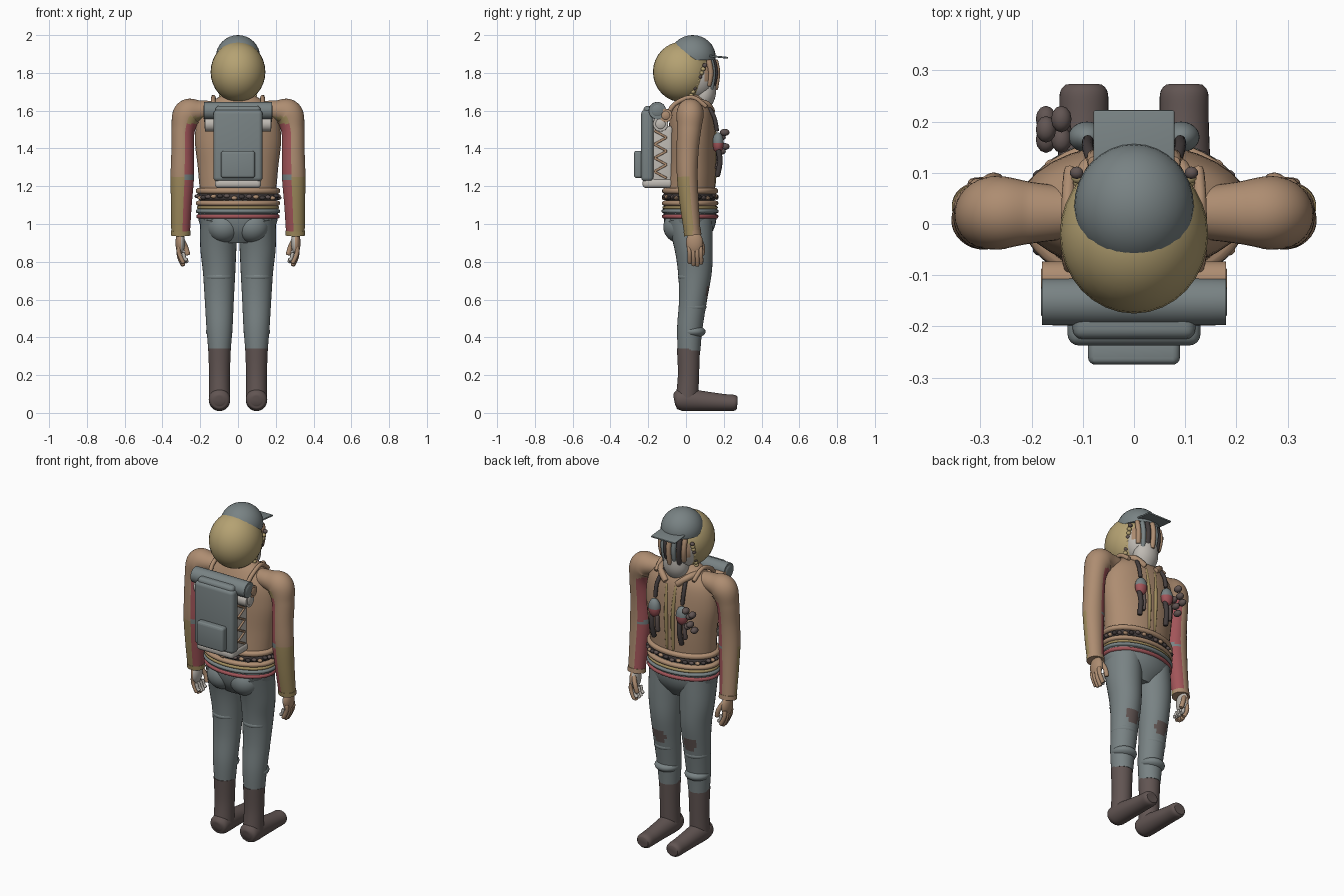
import bpy, bmesh, math, random
from mathutils import Vector, Matrix

if bpy.data.objects.get("Cube"):
    bpy.data.objects.remove(bpy.data.objects["Cube"], do_unlink=True)
random.seed(4)
MATS = {}


def colour(name, rgb):
    m = bpy.data.materials.new(name)
    m.use_nodes = True
    m.diffuse_color = (*rgb, 1)
    m.node_tree.nodes["Principled BSDF"].inputs["Base Color"].default_value = (*rgb, 1)
    MATS[name] = m


colour("slate grey", (.19, .225, .23))
colour("tan", (.42, .265, .165))
colour("straw", (.46, .36, .17))
colour("rose", (.36, .09, .1))
colour("dark brown", (.12, .09, .085))
colour("pale grey", (.52, .49, .45))
colour("olive", (.35, .26, .11))
colour("charcoal", (.055, .045, .045))


def finish(name, bm, mats, rule=None):
    """Turn a bmesh into a smooth object; rule picks a material per face."""
    mats = [mats] if isinstance(mats, str) else mats
    bmesh.ops.recalc_face_normals(bm, faces=bm.faces)
    if rule:
        for f in bm.faces:
            f.material_index = rule(f.calc_center_median(), f.normal)
    me = bpy.data.meshes.new(name)
    bm.to_mesh(me)
    bm.free()
    for m in mats:
        me.materials.append(MATS[m])
    me.shade_smooth()
    me.set_sharp_from_angle(angle=math.radians(45))
    ob = bpy.data.objects.new(name, me)
    bpy.context.collection.objects.link(ob)
    return ob


def tube(name, pts, mats, rule=None, ref=(0, 1, 0), sides=32, steps=6):
    """Loft ellipses along a smooth path of (x, y, z, radius across, radius along ref)."""
    p = [Vector(q) for q in pts]
    rows = []
    for i in range(len(p) - 1):
        a, b, c, d = p[max(i - 1, 0)], p[i], p[i + 1], p[min(i + 2, len(p) - 1)]
        for k in range(steps):
            t = k / steps
            rows.append(.5 * (2 * b + (c - a) * t + (2 * a - 5 * b + 4 * c - d) * t * t
                              + (3 * b - a - 3 * c + d) * t ** 3))
    rows.append(p[-1])
    bm = bmesh.new()
    rings = []
    for i, r in enumerate(rows):
        tan = (rows[min(i + 1, len(rows) - 1)] - rows[max(i - 1, 0)])[:3]
        u = Vector(ref).cross(Vector(tan)).normalized()
        v = Vector(tan).cross(u).normalized()
        rings.append([bm.verts.new(Vector(r[:3]) + u * r[3] * math.cos(g) + v * r[4] * math.sin(g))
                      for g in (math.tau * j / sides for j in range(sides))])
    for a, b in zip(rings, rings[1:]):
        for j in range(sides):
            bm.faces.new((a[j], a[j - 1], b[j - 1], b[j]))
    bm.faces.new(rings[0])
    bm.faces.new(rings[-1])
    return finish(name, bm, mats, rule)


def cord(name, pts, r, mats, ref=(0, 1, 0)):
    """Round cord with closed tapered ends."""
    q = [(*c, r, r) for c in pts]
    q = [(*pts[0], r * .5, r * .5)] + [
        (*(Vector(pts[0]).lerp(Vector(pts[1]), .12)), r, r)] + q[1:-1] + [
        (*(Vector(pts[-1]).lerp(Vector(pts[-2]), .12)), r, r), (*pts[-1], r * .5, r * .5)]
    return tube(name, q, mats, ref=ref, sides=12, steps=3)


def ball(name, c, r, mats, rule=None, seg=32, floor=None):
    bm = bmesh.new()
    bmesh.ops.create_uvsphere(bm, u_segments=seg, v_segments=seg // 2, radius=1)
    for v in bm.verts:
        v.co = Vector(c) + Vector(v.co[i] * r[i] for i in range(3))
        if floor:
            v.co.z = max(v.co.z, floor)
    return finish(name, bm, mats, rule)


def box(name, c, size, mats, bevel=.02, tilt=0):
    bm = bmesh.new()
    bmesh.ops.create_cube(bm, size=1)
    bmesh.ops.scale(bm, vec=size, verts=bm.verts)
    bmesh.ops.bevel(bm, geom=bm.edges[:], offset=bevel, segments=4, profile=.5, affect='EDGES')
    bmesh.ops.rotate(bm, matrix=Matrix.Rotation(tilt, 3, 'X'), verts=bm.verts)
    bmesh.ops.translate(bm, vec=c, verts=bm.verts)
    return finish(name, bm, mats)


# Head, hair, cap and beard
ball("hair", (0, -.02, 1.805), (.145, .155, .16), "straw")
ball("face", (0, .06, 1.78), (.108, .1, .125), ["pale grey", "tan"],
     lambda c, n: int(c.z > 1.75 and c.y > .1))
tube("beard", [(0, .1, 1.74, .07, .06), (0, .095, 1.68, .075, .06), (0, .07, 1.62, .06, .05)], "pale grey")
ball("cap", (0, .035, 1.885), (.117, .122, .115), "slate grey", floor=1.868)
box("cap_brim", (0, .17, 1.885), (.158, .105, .01), "slate grey", .004, -.1)
for i in range(7):
    x = (i - 3) * .026
    y = .155 - abs(x) * .45
    cord("face_strand", [(x, y, 1.87), (x, y + .012, 1.8), (x * .9, y, 1.73 - .02 * (i % 2))], .014,
         ("tan", "charcoal", "slate grey")[i % 3])
for s in (1, -1):
    for i in range(9):
        ball("side_curl", (s * (.112 - .003 * i), .1 - .009 * i, 1.84 - .02 * i),
             (.014, .013, .012), "straw" if i % 3 else "dark brown", seg=10)

# Torso, collar and coat front
tube("coat_body", [(0, .02, 1.15, .2, .13), (0, .03, 1.3, .213, .128), (0, .032, 1.45, .228, .125),
                   (0, .03, 1.57, .21, .115), (0, .03, 1.64, .15, .09), (0, .035, 1.685, .075, .06)], "tan")
for s in (1, -1):
    cord("coat_edge", [(s * .02, .145, 1.19), (s * .022, .158, 1.4), (s * .03, .135, 1.58)], .011, "olive")
    cord("collar", [(s * .12, .04, 1.645), (s * .09, .11, 1.635), (s * .035, .14, 1.59)], .018, "tan", (0, 0, 1))
    cord("neck_strap", [(s * .075, .1, 1.645), (s * .09, .148, 1.57), (s * .09, .165, 1.49)], .011, "charcoal")

# Belt layers
for name, z, h, rx, ry, m in [("upper_belt", 1.175, .016, .222, .147, "tan"),
                              ("belt_core", 1.145, .022, .212, .137, "charcoal"),
                              ("lower_belt", 1.11, .014, .222, .148, "tan"),
                              ("olive_trim", 1.087, .01, .217, .145, "olive"),
                              ("waist_roll", 1.068, .012, .222, .15, "slate grey"),
                              ("rose_sash", 1.04, .013, .219, .148, "rose")]:
    tube(name, [(0, .022, z - h, rx - .012, ry - .012), (0, .022, z - h / 2, rx, ry),
                (0, .022, z + h / 2, rx, ry), (0, .022, z + h, rx - .012, ry - .012)], m, sides=48, steps=3)
for i in range(34):
    g = math.tau * i / 34
    ball("belt_stud", (.214 * math.cos(g), .022 + .139 * math.sin(g), 1.143 + random.uniform(-.007, .007)),
         (.017, .012, .011), ("dark brown", "tan", "charcoal")[i % 3], seg=10)

# Trousers
tube("hips", [(0, .022, 1.15, .195, .125), (0, .022, 1.05, .213, .14), (0, .02, .97, .185, .125),
              (0, .02, .9, .1, .08)], "slate grey")


def arm_colour(s):
    def rule(c, n):
        inner = -s * n.x
        if inner > .25 and .96 < c.z < 1.53 and s * c.x > .2:
            return 3 if abs(c.z - 1.245) < .012 else 1
        if c.z < 1.25 and n.y < .2 or inner > .1 and 1.53 <= c.z < 1.57 and n.y < 0:
            return 2
        return 0
    return rule


for s in (1, -1):
    side = "left" if s > 0 else "right"
    ball(side + "_seat", (s * .075, -.035, .985), (.09, .085, .085), "slate grey")
    tube(side + "_trouser_leg",
         [(s * .1, .02, 1.03, .1, .12), (s * .104, .04, .88, .096, .102), (s * .1, .047, .75, .086, .09),
          (s * .099, .037, .6, .077, .074), (s * .098, .02, .45, .069, .067), (s * .098, .016, .33, .059, .06)],
         ["slate grey", "dark brown"],
         lambda c, n: int(n.y > .6 and math.hypot(c.x - s * .1, c.z - .635) < .045))
    for z in (.84, .72, .56, .43):
        ball("trouser_fold", (s * .1, .035, z), (.083 - .03 * (.84 - z), .083 - .035 * (.84 - z), .035),
             "slate grey")

    # Boots
    tube(side + "_boot_shaft", [(s * .098, .013, .34, .06, .061), (s * .098, .013, .2, .055, .056),
                                (s * .098, .005, .07, .056, .06)], "dark brown")
    tube(side + "_boot_foot",
         [(s * .098, -.062, .065, .025, .025), (s * .098, -.05, .067, .05, .048), (s * .098, -.01, .07, .057, .06),
          (s * .098, .1, .062, .052, .052), (s * .098, .2, .055, .048, .045), (s * .098, .255, .053, .047, .042),
          (s * .098, .272, .052, .036, .03)], "dark brown", ref=(0, 0, 1))

    # Sleeves
    tube(side + "_sleeve",
         [(s * .12, .022, 1.6, .05, .05), (s * .2, .022, 1.6, .055, .06), (s * .265, .022, 1.583, .077, .072),
          (s * .29, .016, 1.5, .062, .064), (s * .293, .008, 1.38, .06, .058), (s * .295, .007, 1.25, .062, .055),
          (s * .3, .018, 1.1, .055, .05), (s * .304, .035, .945, .049, .043)],
         ["tan", "rose", "olive", "slate grey"], arm_colour(s), steps=10)
    tube(side + "_cuff", [(s * .304, .033, .965, .052, .046), (s * .304, .036, .94, .052, .046)],
         ["tan", "olive"], lambda c, n: int(n.y < 0))

    # Hands with curled fingers
    ball(side + "_palm", (s * .306, .045, .9), (.025, .045, .062), ["tan", "pale grey"],
         lambda c, n: int(s * n.x < -.4))
    for i in range(4):
        y = .016 + .02 * i
        drop = .012 * abs(i - 1.6)
        cord(side + "_finger", [(s * .312, y, .88), (s * .312, y + .003, .825 + drop),
                                (s * .288, y + .004, .772 + drop)], .0115, "tan")
        cord(side + "_fingertip", [(s * .291, y, .85), (s * .281, y + .003, .815),
                                   (s * .268, y + .003, .79 + drop)], .009, "pale grey")
    cord(side + "_thumb", [(s * .3, .07, .925), (s * .278, .087, .88), (s * .265, .085, .835)], .013, "tan")

    # Chest pouches with hanging tools
    x = s * .092
    ball(side + "_chest_pouch", (x, .17, 1.43), (.036, .03, .055), ["slate grey", "rose"],
         lambda c, n: int(c.z < 1.425))
    cord("pouch_tool", [(x + .014, .17, 1.4), (x + .01, .18, 1.33), (x + .005, .165, 1.25)], .014, "charcoal")
    cord("pouch_tool", [(x - .018, .17, 1.39), (x - .02, .172, 1.34), (x - .02, .165, 1.29)], .012, "dark brown")

    # Shoulder straps of the pack
    cord("pack_strap", [(s * .12, -.1, 1.57), (s * .13, -.06, 1.635), (s * .13, .03, 1.672),
                        (s * .125, .11, 1.62)], .012, "tan", (1, 0, 0))

# Bundle hanging at the right of the chest
for i in range(6):
    ball("bundle_piece", (-.172 + .03 * (i % 2), .165 + .02 * (i % 3), 1.36 + .025 * i),
         (.02, .026, .019), "dark brown", seg=12)

# Backpack
box("pack_core", (0, -.125, 1.36), (.23, .12, .32), "pale grey", .025)
box("pack_base", (0, -.15, 1.215), (.245, .16, .05), "pale grey", .02)
box("pack_panel", (0, -.205, 1.415), (.26, .065, .38), "slate grey", .022)
box("pack_pocket", (0, -.25, 1.315), (.18, .05, .145), "slate grey", .015)
box("pocket_flap", (0, -.256, 1.37), (.17, .035, .035), "slate grey", .01)
box("pack_lid", (0, -.185, 1.6), (.24, .08, .05), "slate grey", .02)
for name, y, z, w, r, m in [("bedroll", -.152, 1.6, .182, .046, "slate grey"),
                            ("blanket_roll", -.135, 1.53, .178, .04, "pale grey"),
                            ("mat_roll", -.108, 1.575, .182, .035, "tan")]:
    tube(name, [(-w, y, z, r * .55, r * .55), (-w + .012, y, z, r * .9, r * .9), (-w + .03, y, z, r, r),
                (w - .03, y, z, r, r), (w - .012, y, z, r * .9, r * .9), (w, y, z, r * .55, r * .55)], m)
for s in (1, -1):
    for i in range(7):
        box("pack_lacing", (s * .116, -.135, 1.26 + .036 * i), (.012, .075, .012), "tan", .004,
            .5 if i % 2 else -.5)
